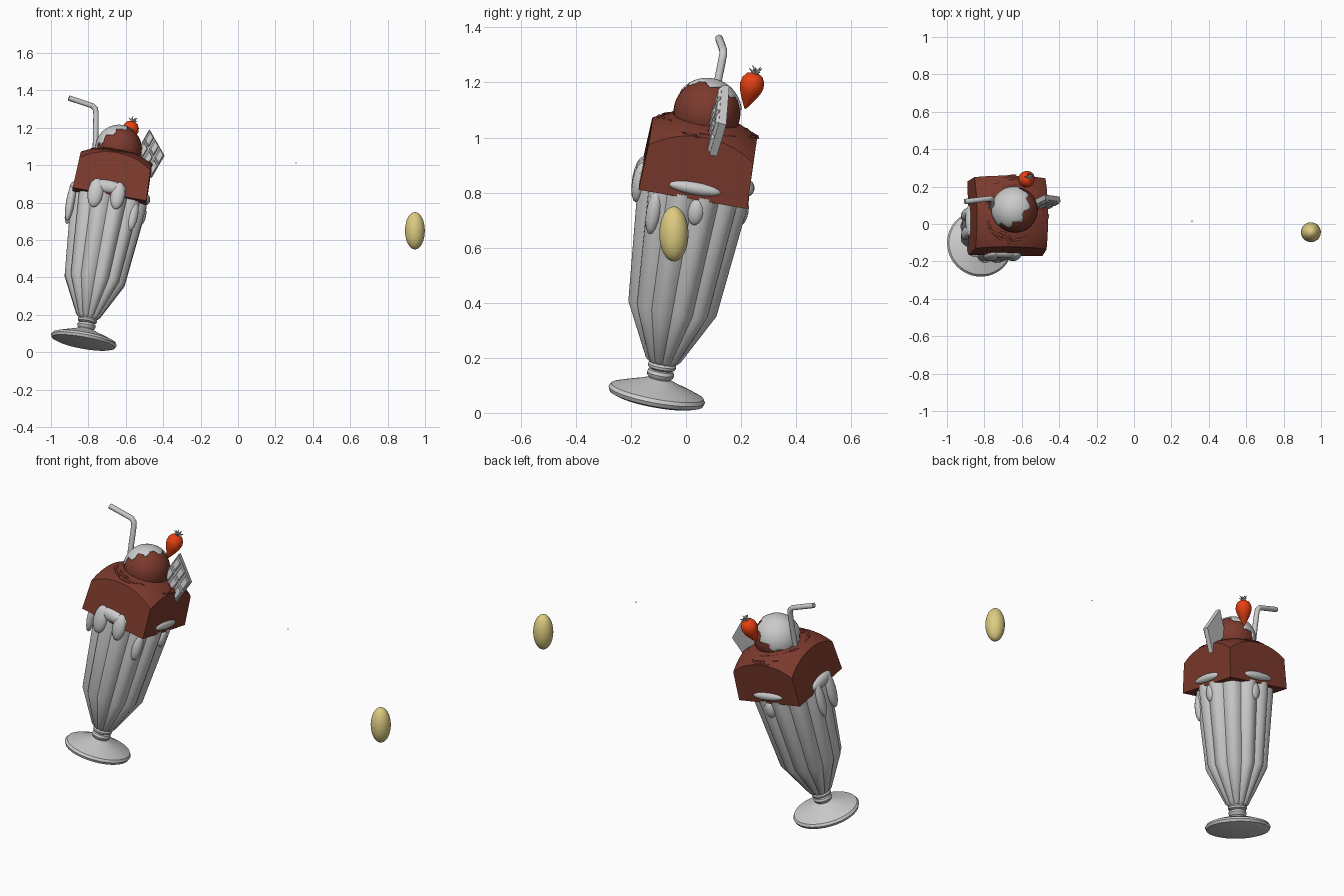
import bpy, bmesh, math, random
from mathutils import Matrix, Vector

if "Cube" in bpy.data.objects:
    bpy.data.objects.remove(bpy.data.objects["Cube"])

random.seed(4)


def material(name, rgb):
    m = bpy.data.materials.new(name)
    m.diffuse_color = (*rgb, 1)
    m.use_nodes = True
    m.node_tree.nodes["Principled BSDF"].inputs["Base Color"].default_value = m.diffuse_color
    return m


BROWN = material("fudge_brown", (0.2, 0.042, 0.026))
RED = material("berry_red", (0.8, 0.05, 0.006))
YELLOW = material("pale_yellow", (0.72, 0.6, 0.22))

# Tilted frame of the whole dessert: origin is the centre of the foot
M = Matrix.Translation((-0.828, -0.11, 0.045)) @ Matrix.Rotation(
    math.radians(14.3), 4, Vector((-1, 1, 0)).normalized())


def finish(name, bm, mat=None, matrix=Matrix(), angle=35):
    bmesh.ops.recalc_face_normals(bm, faces=bm.faces)
    bm.transform(matrix)
    me = bpy.data.meshes.new(name)
    bm.to_mesh(me)
    bm.free()
    ob = bpy.data.objects.new(name, me)
    bpy.context.collection.objects.link(ob)
    if mat:
        me.materials.append(mat)
    if angle:
        bpy.ops.object.select_all(action='DESELECT')
        ob.select_set(True)
        bpy.context.view_layer.objects.active = ob
        bpy.ops.object.shade_smooth_by_angle(angle=math.radians(angle))
    return ob


def lathe(name, profile, mat=None, matrix=Matrix(), seg=48, flutes=0, depth=0.0):
    bm = bmesh.new()
    rings = []
    for r, z in profile:
        ring = []
        for i in range(seg):
            t = 2 * math.pi * i / seg
            k = 1 - depth * (1 - abs(math.sin(t * flutes / 2))) if flutes else 1
            ring.append(bm.verts.new((r * k * math.cos(t), r * k * math.sin(t), z)))
        rings.append(ring)
    for a, b in zip(rings, rings[1:]):
        for i in range(seg):
            j = (i + 1) % seg
            bm.faces.new((a[i], a[j], b[j], b[i]))
    bm.faces.new(rings[0])
    bm.faces.new(rings[-1])
    return finish(name, bm, mat, matrix)


def ellipsoid(name, size, matrix, mat=None, seg=24):
    bm = bmesh.new()
    bmesh.ops.create_uvsphere(bm, u_segments=seg, v_segments=seg // 2, radius=1)
    return finish(name, bm, mat, matrix @ Matrix.Diagonal((*size, 1)), 60)


# Glass: foot, ringed stem and fluted bowl
lathe("glass_foot", [(0.15, 0), (0.172, 0.008), (0.178, 0.022), (0.17, 0.035), (0.13, 0.05),
                     (0.07, 0.07), (0.04, 0.082), (0.036, 0.1)], None, M)
lathe("glass_stem", [(0.036, 0.08), (0.047, 0.09), (0.05, 0.1), (0.046, 0.112), (0.038, 0.115),
                     (0.05, 0.122), (0.052, 0.132), (0.046, 0.142), (0.04, 0.148)], None, M)
lathe("glass_bowl", [(0.05, 0.14), (0.066, 0.155), (0.167, 0.35), (0.209, 0.775), (0.209, 0.80)],
      None, M, 120, 12, 0.1)

# Square fudge dome
BASE, HALF = 0.79, 0.2


def dome_height(x, y):
    return 0.28 * math.sqrt(1 - (x * x + y * y) / 0.34 ** 2)


bm = bmesh.new()
bmesh.ops.create_grid(bm, x_segments=24, y_segments=24, size=0.193)
for v in bm.verts:
    v.co.z = BASE + dome_height(v.co.x, v.co.y)
border = [e for e in bm.edges if e.is_boundary]
new = bmesh.ops.extrude_edge_only(bm, edges=border)["geom"]
for v in (g for g in new if isinstance(g, bmesh.types.BMVert)):
    v.co.x *= HALF / 0.193
    v.co.y *= HALF / 0.193
    v.co.z = BASE
bmesh.ops.holes_fill(bm, edges=[e for e in bm.edges if e.is_boundary], sides=0)
finish("fudge_dome", bm, BROWN, M)

# Thin ripples on the dome
for i in range(26):
    a, r = random.uniform(0, 2 * math.pi), random.uniform(0.13, 0.2)
    x, y = r * math.cos(a), r * math.sin(a)
    x, y = max(-0.19, min(0.19, x)), max(-0.19, min(0.19, y))
    spot = Matrix.Translation((x, y, BASE + dome_height(x, y) - random.choice((0, 0.003)))) \
        @ Matrix.Rotation(a + math.pi / 2 + random.uniform(-0.2, 0.2), 4, 'Z')
    ellipsoid(f"ripple_{i}", (random.uniform(0.025, 0.05), 0.007, 0.004), M @ spot, BROWN, 10)

# Cream drips over the rim: position and half sizes in the tilted frame
drips = [((-0.075, -0.2, 0.785), (0.042, 0.026, 0.08)), ((0.045, -0.2, 0.79), (0.038, 0.026, 0.075)),
         ((-0.015, -0.195, 0.83), (0.1, 0.025, 0.035)),
         ((-0.2, -0.07, 0.74), (0.024, 0.035, 0.11)), ((-0.2, 0.03, 0.74), (0.024, 0.03, 0.11)),
         ((-0.195, -0.02, 0.82), (0.025, 0.09, 0.035)),
         ((0.14, -0.13, 0.71), (0.03, 0.028, 0.085)),
         ((0.193, 0, 0.83), (0.024, 0.1, 0.024)), ((0, 0.193, 0.83), (0.1, 0.024, 0.024)),
         ((0.19, 0.02, 0.745), (0.02, 0.03, 0.05)), ((0.02, 0.19, 0.745), (0.03, 0.02, 0.05))]
for i, (pos, size) in enumerate(drips):
    ellipsoid(f"cream_drip_{i}", size, M @ Matrix.Translation(pos), None, 16)

# Scoop with a lopsided cream cap
centre = Matrix.Translation((-0.636, 0.076, 1.09))
ellipsoid("scoop", (0.122,) * 3, centre, BROWN, 32)
cap_dir = Vector((-0.5, 0.35, 0.75)).normalized()
bm = bmesh.new()
bmesh.ops.create_uvsphere(bm, u_segments=64, v_segments=40, radius=0.127)
side = cap_dir.orthogonal().normalized()
other = cap_dir.cross(side)
drop = []
for v in bm.verts:
    d = v.co.normalized()
    a = math.atan2(d.dot(other), d.dot(side))
    if d.dot(cap_dir) < 0.36 + 0.1 * math.sin(9 * a):
        drop.append(v)
bmesh.ops.delete(bm, geom=drop, context='VERTS')
cap = finish("cream_cap", bm, None, centre, 60)
solid = cap.modifiers.new("thickness", 'SOLIDIFY')
solid.thickness = 0.01

# Bent straw
cu = bpy.data.curves.new("straw", 'CURVE')
cu.dimensions = '3D'
cu.bevel_depth = 0.0145
cu.bevel_resolution = 3
cu.use_fill_caps = True
path = [(-0.765, 0.07, 0.98), (-0.759, 0.13, 1.275), (-0.763, 0.135, 1.302), (-0.778, 0.135, 1.318),
        (-0.905, 0.12, 1.36)]
sp = cu.splines.new('POLY')
sp.points.add(len(path) - 1)
for p, co in zip(sp.points, path):
    p.co = (*co, 1)
    p.radius = 1
sp.use_smooth = True
bpy.context.collection.objects.link(bpy.data.objects.new("straw", cu))

# Chocolate bar: slab with 2 x 3 raised squares on the front
u, v = Vector((0.08, -0.011, -0.14)), Vector((-0.066, -0.034, -0.115))
n = u.cross(v).normalized()
if n.y > 0:
    n = -n
origin = Vector((-0.474, 0.14, 1.19))


def slab(bm, a0, a1, b0, b1, low, high, inset):
    def ring(k, s):
        return [bm.verts.new(origin + u * a + v * b + n * k) for a, b in
                ((a0 + s, b0 + s), (a1 - s, b0 + s), (a1 - s, b1 - s), (a0 + s, b1 - s))]
    p, q = ring(low, 0), ring(high, inset)
    bm.faces.new(p)
    bm.faces.new(q)
    for i in range(4):
        bm.faces.new((p[i], p[(i + 1) % 4], q[(i + 1) % 4], q[i]))


bm = bmesh.new()
slab(bm, 0, 1, 0, 1, -0.018, 0.01, 0)
for i in range(3):
    for j in range(2):
        slab(bm, i / 3 + 0.02, (i + 1) / 3 - 0.02, j / 2 + 0.02, (j + 1) / 2 - 0.02, 0.008, 0.02, 0.05)
finish("chocolate_bar", bm, None, Matrix(), 0)

# Strawberry and its leaves
tip, top = Vector((-0.6, 0.215, 1.105)), Vector((-0.562, 0.252, 1.235))
B = Matrix.Translation(tip) @ (top - tip).to_track_quat('Z', 'Y').to_matrix().to_4x4()
lathe("strawberry", [(0.003, 0), (0.012, 0.015), (0.026, 0.04), (0.039, 0.068), (0.044, 0.09),
                     (0.041, 0.112), (0.03, 0.13), (0.012, 0.138)], RED, B, 24)
bm = bmesh.new()
for i in range(7):
    leaf = Matrix.Translation((0, 0, 0.136)) @ Matrix.Rotation(i * 2 * math.pi / 7, 4, 'Z') \
        @ Matrix.Rotation(math.radians(58 if i % 2 else 35), 4, 'Y') @ Matrix.Translation((0, 0, 0.016))
    bmesh.ops.create_cone(bm, cap_ends=True, segments=5, radius1=0.008, radius2=0.001, depth=0.034, matrix=leaf)
finish("strawberry_leaves", bm, None, B, 0)

# Separate oval sweet and a tiny crumb
ellipsoid("oval_sweet", (0.053, 0.053, 0.1), Matrix.Translation((0.946, -0.044, 0.65)), YELLOW, 32)
ellipsoid("crumb", (0.004,) * 3, Matrix.Translation((0.31, 0.015, 1.012)), None, 8)
